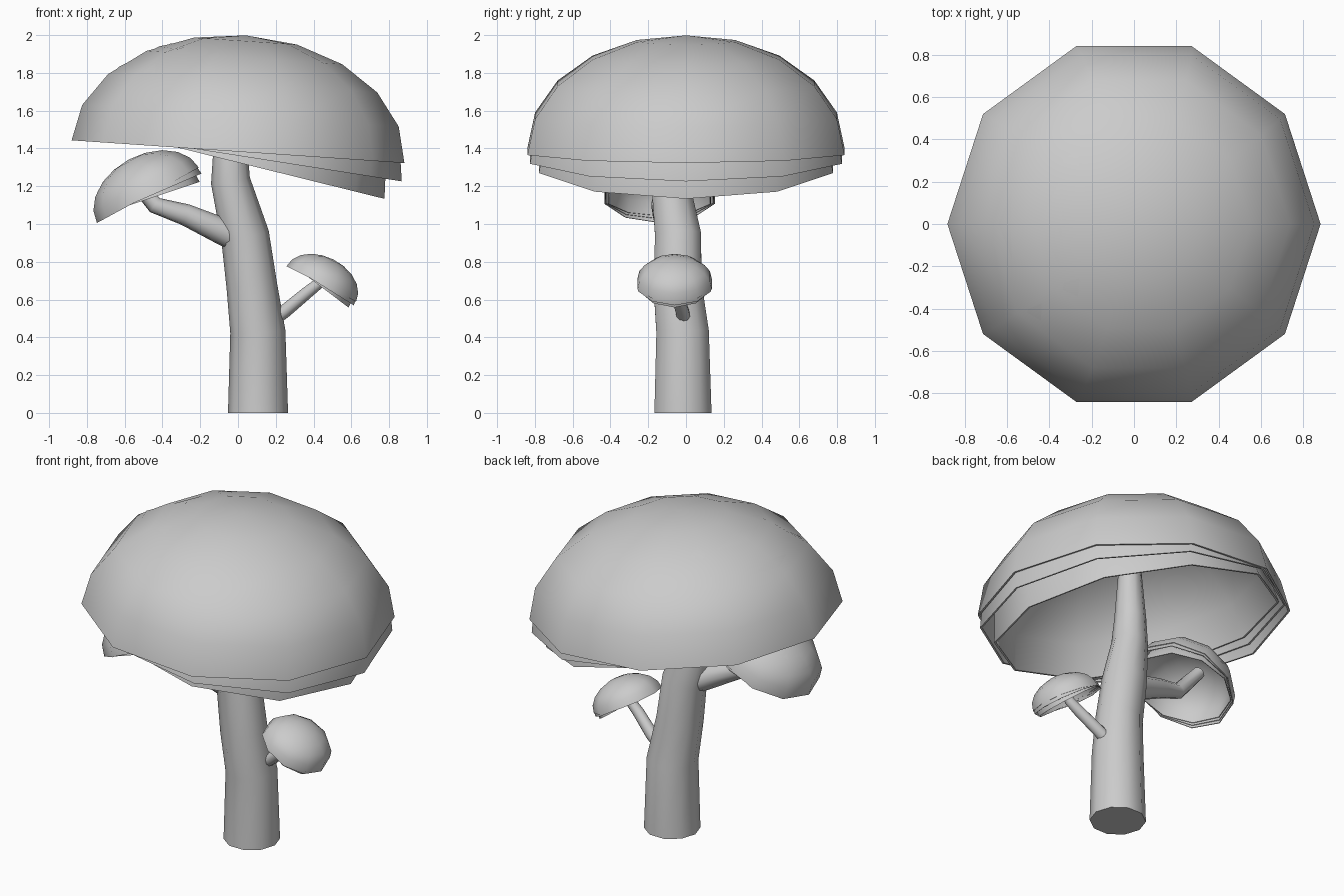
import bpy, bmesh
from math import sin, cos, pi, radians
from mathutils import Vector, Matrix

if "Cube" in bpy.data.objects:
    bpy.data.objects.remove(bpy.data.objects["Cube"])

SIDES = 10


def finish(name, bm):
    for f in bm.faces:
        f.smooth = True
    me = bpy.data.meshes.new(name)
    bm.to_mesh(me)
    bm.free()
    me.set_sharp_from_angle(angle=radians(40))
    ob = bpy.data.objects.new(name, me)
    bpy.context.collection.objects.link(ob)
    return ob


def dome(bm, matrix, radius, height, thick, rows=5):
    """Thin half ellipsoid, open below: outer skin, inner skin, flat rim."""
    rims = []
    for inset in (0, thick):
        r, h = radius - inset, height - inset
        rings = []
        for j in range(rows):
            a = j * pi / 2 / rows
            rings.append([bm.verts.new(matrix @ Vector((
                r * cos(a) * cos(2 * pi * i / SIDES),
                r * cos(a) * sin(2 * pi * i / SIDES),
                h * sin(a)))) for i in range(SIDES)])
        apex = bm.verts.new(matrix @ Vector((0, 0, h)))
        flip = -1 if inset else 1
        for i in range(SIDES):
            k = (i + 1) % SIDES
            for lo, hi in zip(rings, rings[1:]):
                bm.faces.new((lo[i], lo[k], hi[k], hi[i])[::flip])
            bm.faces.new((rings[-1][i], rings[-1][k], apex)[::flip])
        rims.append(rings[0])
    outer, inner = rims
    for i in range(SIDES):
        k = (i + 1) % SIDES
        bm.faces.new((outer[k], outer[i], inner[i], inner[k]))


def cap(name, centre, tilt, scale):
    """Three nested thin domes, each inner one tipped further towards +x."""
    bm = bmesh.new()
    place = (Matrix.Translation(centre) @ Matrix.Rotation(radians(tilt), 4, 'Y')
             @ Matrix.Scale(scale, 4))
    # x offset, z offset, extra tilt, radius, height
    for dx, dz, extra, r, h in ((0, 0, 0, .883, .617),
                                (.010, -.022, 5, .869, .627),
                                (-.016, -.054, 10, .819, .647)):
        m = Matrix.Translation((dx, 0, dz)) @ Matrix.Rotation(radians(extra), 4, 'Y')
        dome(bm, place @ m, r, h, .012)
    return finish(name, bm)


def stalk(name, path):
    """Tapered ten-sided tube through (x, y, z, radius) points."""
    bm = bmesh.new()
    pts = [Vector(p[:3]) for p in path]
    rings = []
    for n, p in enumerate(pts):
        t = pts[min(n + 1, len(pts) - 1)] - pts[max(n - 1, 0)]
        if n == 0 and p.z == 0:
            t = Vector((0, 0, 1))       # flat foot on the ground
        q = Vector((0, 0, 1)).rotation_difference(t.normalized())
        rings.append([bm.verts.new(p + q @ Vector((
            path[n][3] * cos(2 * pi * i / SIDES),
            path[n][3] * sin(2 * pi * i / SIDES), 0))) for i in range(SIDES)])
    for lo, hi in zip(rings, rings[1:]):
        for i in range(SIDES):
            k = (i + 1) % SIDES
            bm.faces.new((lo[i], lo[k], hi[k], hi[i]))
    bm.faces.new(rings[0][::-1])
    bm.faces.new(rings[-1])
    return finish(name, bm)


# Large mushroom
cap("main_cap", (0, 0, 1.383), 3.9, 1)
stalk("main_stem", [(.106, -.016, 0, .159), (.105, -.018, .43, .146),
                    (.072, -.045, .68, .134), (.037, -.042, .94, .128),
                    (-.04, -.085, 1.23, .104), (-.04, -.08, 1.4, .09),
                    (-.02, -.06, 1.75, .06)])

# Left side mushroom
cap("left_cap", (-.477, -.14, 1.152), -28.5, .348)
stalk("left_stem", [(-.02, -.06, .93, .072), (-.09, -.075, .965, .072),
                    (-.28, -.12, 1.05, .058), (-.44, -.14, 1.1, .045),
                    (-.575, -.115, 1.26, .036)])

# Right side mushroom
cap("right_cap", (.441, -.06, .683), 27, .234)
stalk("right_stem", [(.18, -.01, .49, .038), (.25, -.02, .54, .036),
                     (.36, -.05, .632, .033), (.42, -.06, .68, .03),
                     (.49, -.06, .78, .025)])
